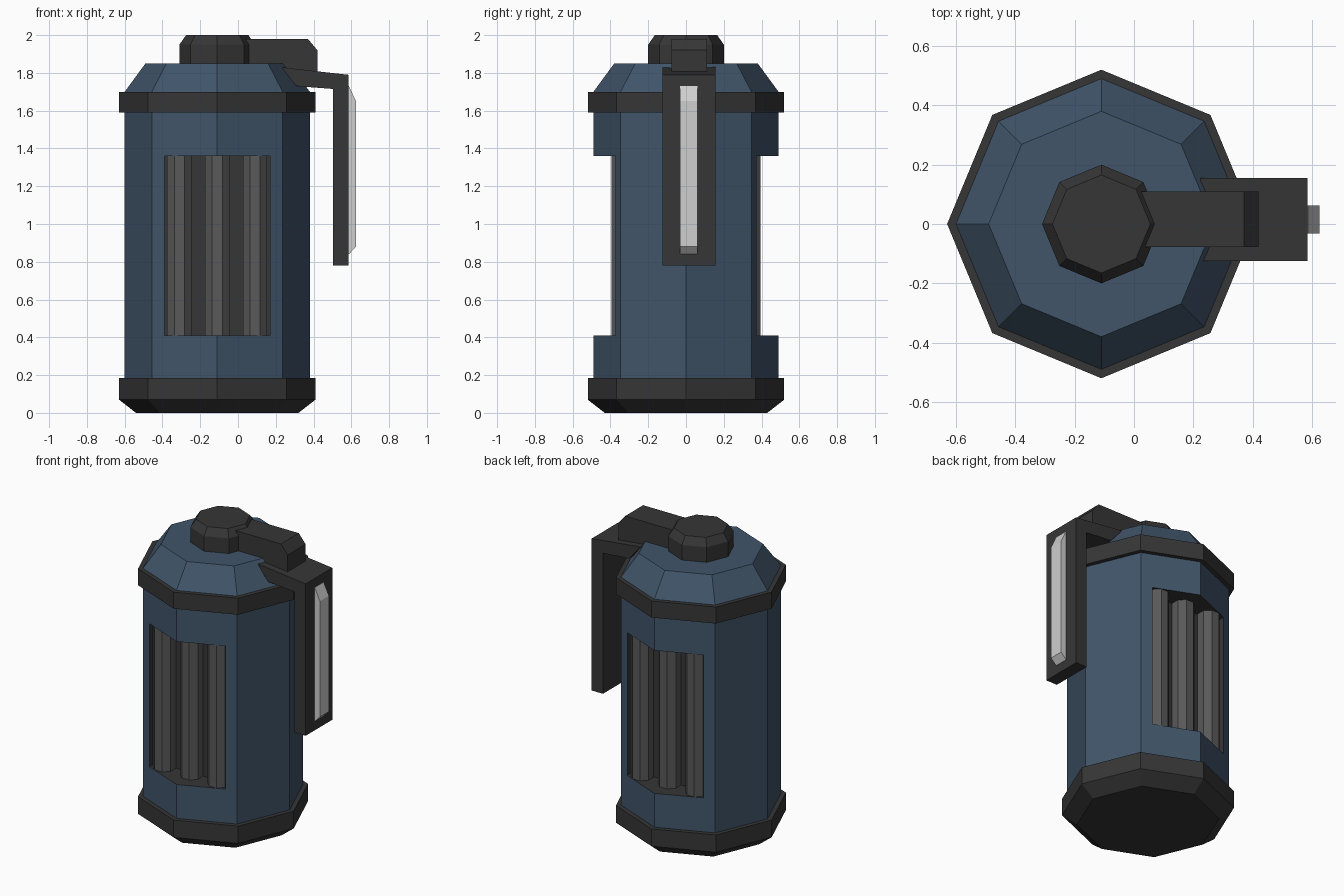
import bpy, bmesh, math
from mathutils import Matrix

if "Cube" in bpy.data.objects:
    bpy.data.objects.remove(bpy.data.objects["Cube"])

CX = -0.11  # axis of the canister


def material(name, rgb):
    m = bpy.data.materials.new(name)
    m.diffuse_color = (*rgb, 1)
    m.use_nodes = True
    m.node_tree.nodes["Principled BSDF"].inputs["Base Color"].default_value = m.diffuse_color
    return m


BLUE = material("slate_blue", (0.052, 0.09, 0.142))
DARK = material("charcoal", (0.037, 0.037, 0.037))
GREY = material("tube_grey", (0.1, 0.1, 0.1))
LIGHT = material("light_strip", (0.62, 0.62, 0.62))


def finish(bm, name, mats, index=0):
    bmesh.ops.recalc_face_normals(bm, faces=bm.faces)
    for f in bm.faces:
        f.material_index = index
    me = bpy.data.meshes.new(name)
    bm.to_mesh(me)
    bm.free()
    for m in mats:
        me.materials.append(m)
    ob = bpy.data.objects.new(name, me)
    bpy.context.collection.objects.link(ob)
    return ob


def lathe(name, profile, mats, x=CX, y=0.0, turn=0.0, sides=8):
    """Stack of polygon rings from (radius, z) points, capped at both ends."""
    bm = bmesh.new()
    rings = []
    for r, z in profile:
        rings.append([bm.verts.new((x + r * math.cos(turn + k * math.tau / sides),
                                    y + r * math.sin(turn + k * math.tau / sides), z))
                      for k in range(sides)])
    for a, b in zip(rings, rings[1:]):
        for k in range(sides):
            n = (k + 1) % sides
            bm.faces.new((a[k], a[n], b[n], b[k]))
    bm.faces.new(rings[0][::-1])
    bm.faces.new(rings[-1])
    return finish(bm, name, mats)


def extrude_xz(name, profile, y0, y1, mat):
    """Side profile in x and z, extruded across y."""
    bm = bmesh.new()
    a = [bm.verts.new((x, y0, z)) for x, z in profile]
    b = [bm.verts.new((x, y1, z)) for x, z in profile]
    bm.faces.new(a)
    bm.faces.new(b[::-1])
    for k in range(len(a)):
        n = (k + 1) % len(a)
        bm.faces.new((a[k], a[n], b[n], b[k]))
    return finish(bm, name, [mat])


# Canister
lathe("base_ring", [(0.43, 0), (0.52, 0.07), (0.52, 0.185)], [DARK])
body = lathe("body", [(0.49, 0.15), (0.49, 1.62)], [BLUE, DARK])
lathe("top_ring", [(0.52, 1.59), (0.52, 1.70)], [DARK])
lathe("shoulder", [(0.49, 1.69), (0.49, 1.70), (0.38, 1.85)], [BLUE])
lathe("cap", [(0.2, 1.84), (0.2, 1.95), (0.165, 2.0)], [DARK])

# Window recesses in front and back, each with three tubes
for side, label in ((-1, "front"), (1, "back")):
    bm = bmesh.new()
    bmesh.ops.create_cube(bm, size=1, matrix=Matrix.Translation((CX, side * 0.45, 0.885))
                          @ Matrix.Diagonal((0.56, 0.30, 0.95, 1)))
    cutter = finish(bm, label + "_window_cutter", [BLUE, DARK], 1)
    cutter.hide_render = True
    cutter.hide_set(True)
    cut = body.modifiers.new(label + "_window", "BOOLEAN")
    cut.operation = "DIFFERENCE"
    cut.solver = "EXACT"
    cut.object = cutter
    for k in (-1, 0, 1):
        lathe(f"{label}_tube_{k + 2}", [(0.07, 0.40), (0.07, 1.37)], [GREY],
              CX + k * 0.2, side * 0.33, math.pi / 8)

# Lever
extrude_xz("lever_block", [(-0.05, 1.98), (0.37, 1.98), (0.42, 1.92), (0.42, 1.80),
                           (0.23, 1.81), (-0.05, 1.84)], -0.078, 0.11, DARK)
extrude_xz("lever_handle", [(0.225, 1.83), (0.585, 1.79), (0.585, 0.78), (0.502, 0.78),
                            (0.502, 1.715), (0.31, 1.73)], -0.125, 0.155, DARK)
extrude_xz("light_strip", [(0.58, 1.73), (0.587, 1.73), (0.625, 1.65), (0.625, 0.88),
                           (0.587, 0.84), (0.58, 0.84)], -0.032, 0.062, LIGHT)
